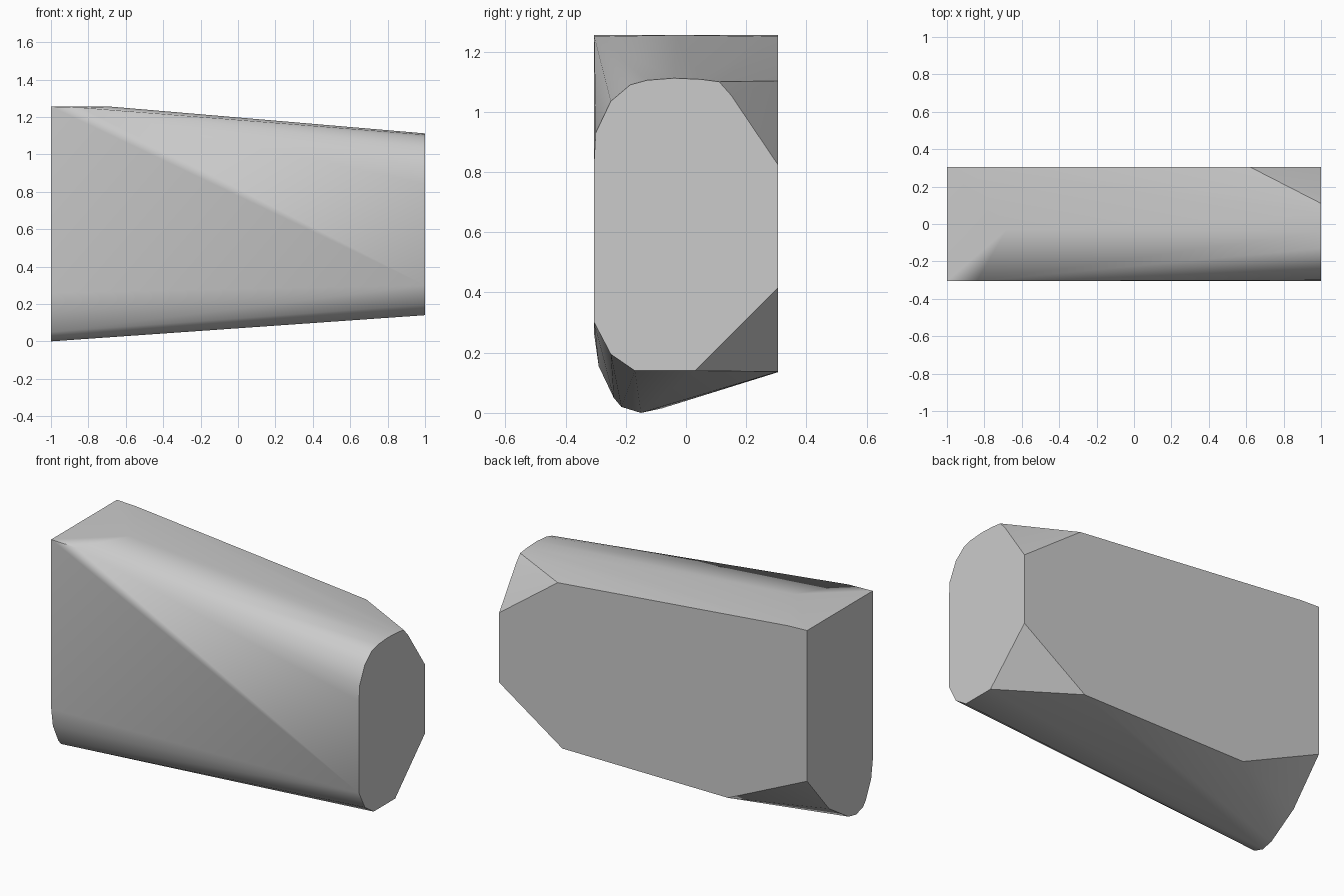
import bpy
import bmesh
import math

default_cube = bpy.data.objects.get("Cube")
if default_cube:
    bpy.data.objects.remove(default_cube, do_unlink=True)


def make_material(name, colour):
    """One flat colour for viewport and render."""
    material = bpy.data.materials.new(name)
    material.use_nodes = True
    material.diffuse_color = colour
    shader = material.node_tree.nodes["Principled BSDF"]
    shader.inputs["Base Color"].default_value = colour
    shader.inputs["Roughness"].default_value = 0.6
    return material


def end_profile(x, outline):
    """Place a (y, z) outline on the end plane at x."""
    return [(x, y, z) for y, z in outline]


def side_profile(y, outline):
    """Place an (x, z) outline on the side plane at y."""
    return [(x, y, z) for x, z in outline]


def hull_object(name, points, material):
    """Wrap points in a convex skin, merging coplanar faces."""
    bm = bmesh.new()
    for point in points:
        bm.verts.new(point)
    result = bmesh.ops.convex_hull(bm, input=bm.verts[:])
    unused = set(result["geom_interior"]) | set(result["geom_unused"])
    loose = [item for item in unused if isinstance(item, bmesh.types.BMVert)]
    bmesh.ops.delete(bm, geom=loose, context="VERTS")
    bmesh.ops.dissolve_limit(bm, angle_limit=math.radians(0.5),
                             verts=bm.verts[:], edges=bm.edges[:])
    bmesh.ops.recalc_face_normals(bm, faces=bm.faces[:])
    mesh = bpy.data.meshes.new(name)
    bm.to_mesh(mesh)
    bm.free()
    mesh.materials.append(material)
    obj = bpy.data.objects.new(name, mesh)
    bpy.context.collection.objects.link(obj)
    return obj


HALF_LENGTH = 1.0
HALF_DEPTH = 0.305

# Small end: rounded towards the front, chamfered towards the back
small_end = end_profile(HALF_LENGTH, [
    (-HALF_DEPTH, 0.3), (-0.25, 0.195), (-0.17, 0.14), (0.03, 0.14),
    (HALF_DEPTH, 0.415), (HALF_DEPTH, 0.825), (0.15, 1.055), (0.11, 1.1),
    (0.05, 1.108), (-0.04, 1.112), (-0.13, 1.105), (-0.185, 1.09),
    (-0.25, 1.035), (-0.3, 0.93), (-HALF_DEPTH, 0.84),
])

# Large end: square top and a keel-like lower edge
large_end = end_profile(-HALF_LENGTH, [
    (-HALF_DEPTH, 1.255), (HALF_DEPTH, 1.255), (HALF_DEPTH, 0.37),
    (0.1, 0.13), (-0.08, 0.015), (-0.15, 0), (-0.215, 0.02),
    (-0.24, 0.05), (-0.29, 0.155), (-HALF_DEPTH, 0.26),
])

# Corners of the back face, and the points where the top starts to slope
back_face = side_profile(HALF_DEPTH, [
    (-0.485, 0.135), (0.59, 0.137), (0.62, 1.103), (-0.876, 1.25),
])
front_shoulder = side_profile(-HALF_DEPTH, [(-0.84, 1.25)])
top_ridge = side_profile(-0.03, [(-0.68, 1.255)])

grey = make_material("plain grey", (0.6, 0.6, 0.6, 1))
block = hull_object("tapered_block",
                    small_end + large_end + back_face
                    + front_shoulder + top_ridge, grey)

# Smooth the rounded edges, keep the cut faces crisp
bpy.ops.object.select_all(action="DESELECT")
block.select_set(True)
bpy.context.view_layer.objects.active = block
bpy.ops.object.shade_smooth_by_angle(angle=math.radians(30))
